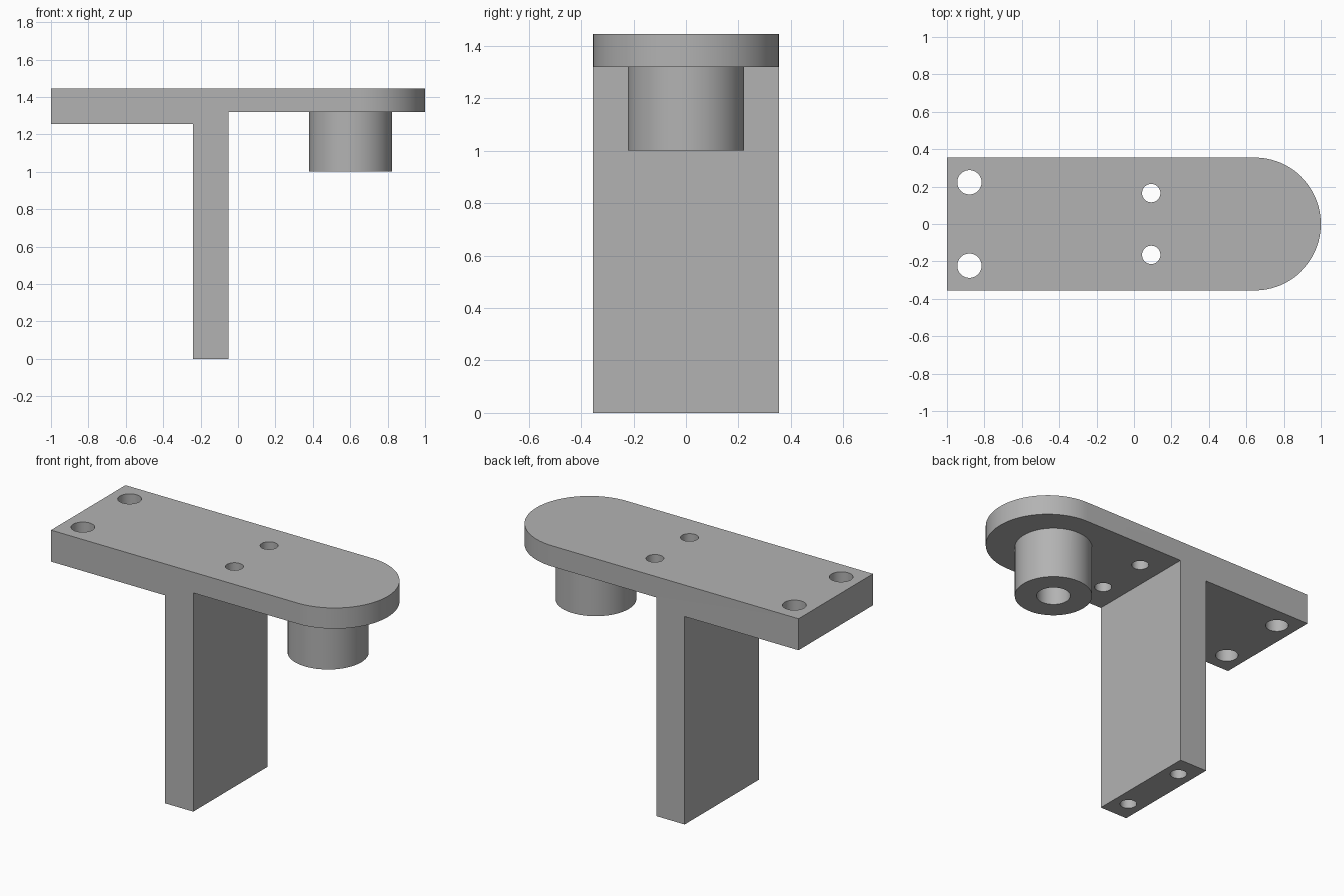
import bpy, bmesh
from math import cos, sin, pi, radians
from mathutils import Matrix, Vector

cube = bpy.data.objects.get("Cube")
if cube:
    bpy.data.objects.remove(cube, do_unlink=True)

HALF_W = 0.355                # half width of plate and leg
TOP, THICK_Z, THIN_Z = 1.445, 1.255, 1.32
LEG_L, LEG_R = -0.24, -0.05
BOSS_X, BOSS_Z = 0.602, 1.0

grey = bpy.data.materials.new("plain grey")
grey.use_nodes = True
colour = (0.45, 0.45, 0.45, 1)
grey.diffuse_color = colour
grey.node_tree.nodes["Principled BSDF"].inputs["Base Color"].default_value = colour


def finish(name, bm):
    bmesh.ops.recalc_face_normals(bm, faces=bm.faces)
    mesh = bpy.data.meshes.new(name)
    bm.to_mesh(mesh)
    bm.free()
    mesh.materials.append(grey)
    obj = bpy.data.objects.new(name, mesh)
    bpy.context.collection.objects.link(obj)
    return obj


def prism(name, outline, direction):
    """Extrude a closed 3D outline along a direction."""
    bm = bmesh.new()
    face = bm.faces.new([bm.verts.new(p) for p in outline])
    new = bmesh.ops.extrude_face_region(bm, geom=[face])["geom"]
    bmesh.ops.translate(bm, vec=Vector(direction),
                        verts=[g for g in new if isinstance(g, bmesh.types.BMVert)])
    return finish(name, bm)


def cylinder(name, x, y, z0, z1, r, sides=48):
    bm = bmesh.new()
    bmesh.ops.create_cone(bm, cap_ends=True, segments=sides, radius1=r, radius2=r,
                          depth=z1 - z0, matrix=Matrix.Translation((x, y, (z0 + z1) / 2)))
    return finish(name, bm)


def combine(obj, other, operation):
    mod = obj.modifiers.new(operation.title(), 'BOOLEAN')
    mod.operation, mod.object, mod.solver = operation, other, 'EXACT'
    bpy.context.view_layer.objects.active = obj
    bpy.ops.object.modifier_apply(modifier=mod.name)
    bpy.data.objects.remove(other, do_unlink=True)


# T-shaped side profile, extruded across the width
profile = [(-1, TOP), (-1, THICK_Z), (LEG_L, THICK_Z), (LEG_L, 0),
           (LEG_R, 0), (LEG_R, THIN_Z), (1, THIN_Z), (1, TOP)]
bracket = prism("bracket", [(x, -HALF_W, z) for x, z in profile], (0, 2 * HALF_W, 0))

# Rounded end of the plate
arc = [(1 - HALF_W + HALF_W * cos(a), HALF_W * sin(a))
       for a in (-pi / 2 + pi * i / 48 for i in range(49))]
corner = [(1.2, HALF_W), (1.2, 0.5), (0.645, 0.5)]
for side in (1, -1):
    half = [(x, y) for x, y in arc if y >= -1e-6]
    waste = half + [(1 - HALF_W, 0.5), (1.2, 0.5), (1.2, half[0][1])]
    trim = prism("end_trim", [(x, side * y, 1.2) for x, y in waste], (0, 0, 0.4))
    combine(bracket, trim, 'DIFFERENCE')

# Boss under the rounded end
combine(bracket, cylinder("boss", BOSS_X, 0, BOSS_Z, THIN_Z + 0.05, 0.222, 64), 'UNION')

# Through holes in the plate, blind holes in the leg foot and the boss
for side in (1, -1):
    for x, y, z0, z1, r in ((-0.88, 0.223, 1.1, 1.6, 0.065),
                            (0.092, 0.165, 1.1, 1.6, 0.049),
                            ((LEG_L + LEG_R) / 2, 0.223, -0.1, 0.32, 0.048)):
        combine(bracket, cylinder("hole", x, side * y, z0, z1, r), 'DIFFERENCE')
combine(bracket, cylinder("hole", BOSS_X, 0, BOSS_Z - 0.1, THIN_Z, 0.097), 'DIFFERENCE')

# Smooth round walls, crisp edges
bpy.ops.object.select_all(action='DESELECT')
bracket.select_set(True)
bpy.context.view_layer.objects.active = bracket
bpy.ops.object.shade_smooth_by_angle(angle=radians(30))
